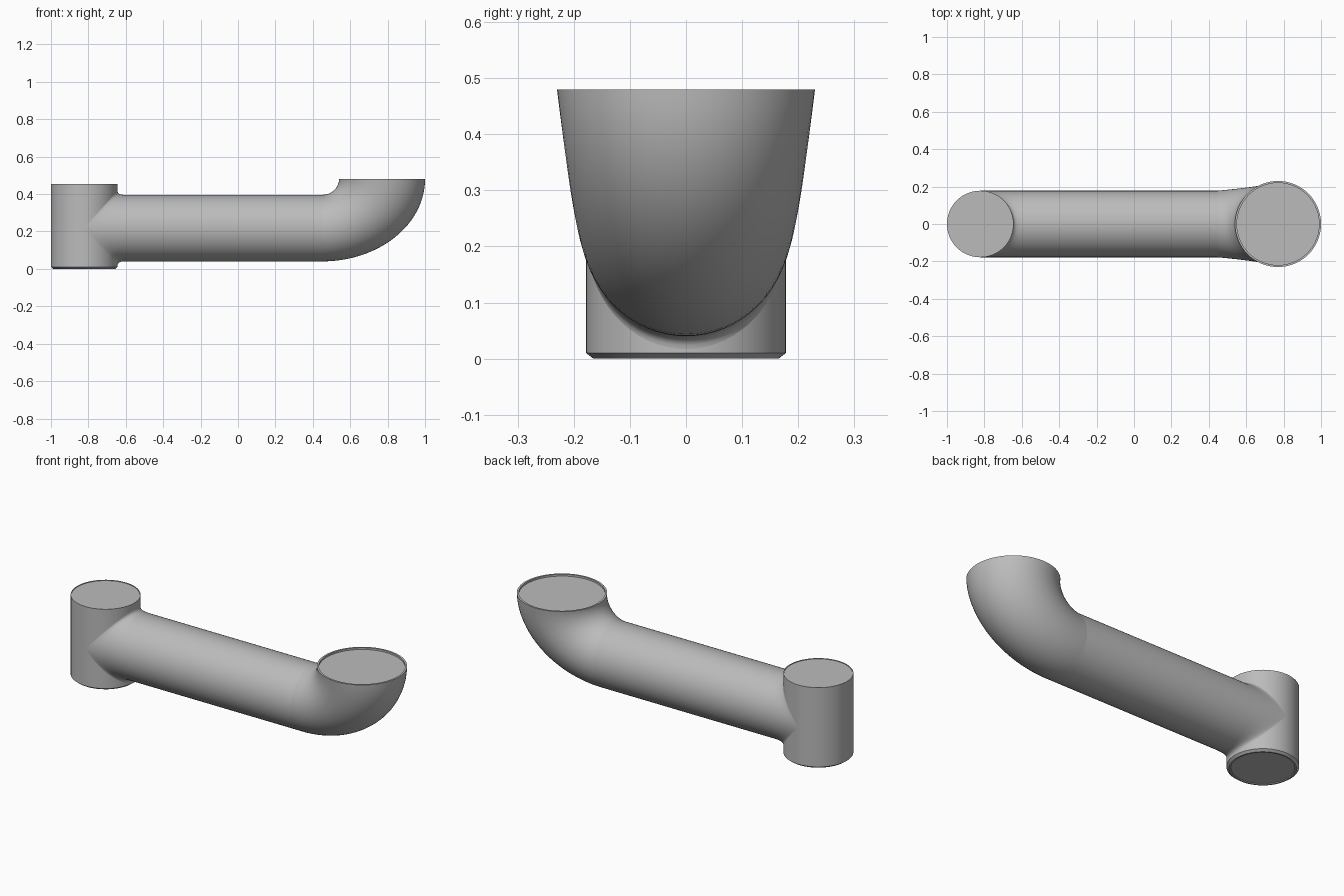
import bpy, bmesh
from math import sin, cos, pi, sqrt, radians
from mathutils import Vector

old = bpy.data.objects.get("Cube")
if old:
    bpy.data.objects.remove(old)

grey = bpy.data.materials.new("pipe_grey")
grey.use_nodes = True
colour = (0.5, 0.5, 0.5, 1)
grey.diffuse_color = colour
grey.node_tree.nodes["Principled BSDF"].inputs["Base Color"].default_value = colour

SIDES = 64
R = 0.178          # pipe radius
AXIS_Z = 0.218     # height of the horizontal pipe axis
POST_X = -0.822    # axis of the vertical pipe
ANGLES = [2 * pi * i / SIDES for i in range(SIDES)]


def loft(name, rings, cap_start=False, cap_end=False):
    """Skin a list of closed rings into one smooth-shaded object."""
    bm = bmesh.new()
    loops = [[bm.verts.new(p) for p in ring] for ring in rings]
    for a, b in zip(loops, loops[1:]):
        for i in range(SIDES):
            j = (i + 1) % SIDES
            bm.faces.new((a[i], a[j], b[j], b[i]))
    if cap_start:
        bm.faces.new(loops[0])
    if cap_end:
        bm.faces.new(loops[-1])
    bmesh.ops.recalc_face_normals(bm, faces=bm.faces)
    mesh = bpy.data.meshes.new(name)
    bm.to_mesh(mesh)
    bm.free()
    mesh.materials.append(grey)
    obj = bpy.data.objects.new(name, mesh)
    bpy.context.collection.objects.link(obj)
    bpy.ops.object.select_all(action='DESELECT')
    obj.select_set(True)
    bpy.context.view_layer.objects.active = obj
    bpy.ops.object.shade_smooth_by_angle(angle=radians(30))
    return obj


def flat_ring(x, radius, z):
    return [Vector((x + radius * cos(a), radius * sin(a), z)) for a in ANGLES]


def pipe_ring(x):
    return [Vector((x, R * sin(a), AXIS_Z + R * cos(a))) for a in ANGLES]


# Vertical pipe with a chamfered foot and shallow recessed end discs
profile = [(0.155, 0.004), (0.157, 0), (0.165, 0), (R, 0.01),
           (R, 0.455), (0.174, 0.455), (0.174, 0.452)]
loft("vertical_pipe", [flat_ring(POST_X, r, z) for r, z in profile], True, True)

# Straight horizontal pipe
loft("horizontal_pipe", [pipe_ring(-0.61), pipe_ring(0.45)])

# Tee collar: curves from the pipe end out onto the vertical pipe
start, corner, finish = pipe_ring(-0.61), [], []
for a in ANGLES:
    x = POST_X + R * abs(cos(a))
    y, z = R * sin(a), R * cos(a)
    corner.append(Vector((x, y, AXIS_Z + z)))
    finish.append(Vector((x, y, AXIS_Z + z * 1.13)))
collar = []
for step in range(7):
    t = step / 6
    collar.append([p * (1 - t) ** 2 + q * 2 * t * (1 - t) + r * t * t
                   for p, q, r in zip(start, corner, finish)])
loft("tee_collar", collar)

# Widening elbow swept between an inner and an outer quarter ellipse
TOP_Z = 0.48
pivot = Vector((0.45, 0, TOP_Z))
bend = []
STEPS = 24
for step in range(STEPS + 1):
    t = step / STEPS
    a = t * pi / 2
    inner = pivot + Vector((0.09 * sin(a), 0, -0.084 * cos(a)))
    outer = pivot + Vector((0.55 * sin(a), 0, -0.44 * cos(a)))
    middle, half = (inner + outer) / 2, (inner - outer) / 2
    width = R + (0.23 - R) * t
    bend.append([middle + half * cos(b) + Vector((0, width * sin(b), 0))
                 for b in ANGLES])

# Thin rim and recessed disc closing the mouth
centre = Vector((0.77, 0, TOP_Z))
for scale, drop in ((0.955, 0), (0.955, 0.01)):
    bend.append([centre + (p - centre) * scale - Vector((0, 0, drop))
                 for p in bend[STEPS]])
loft("elbow", bend, cap_end=True)
